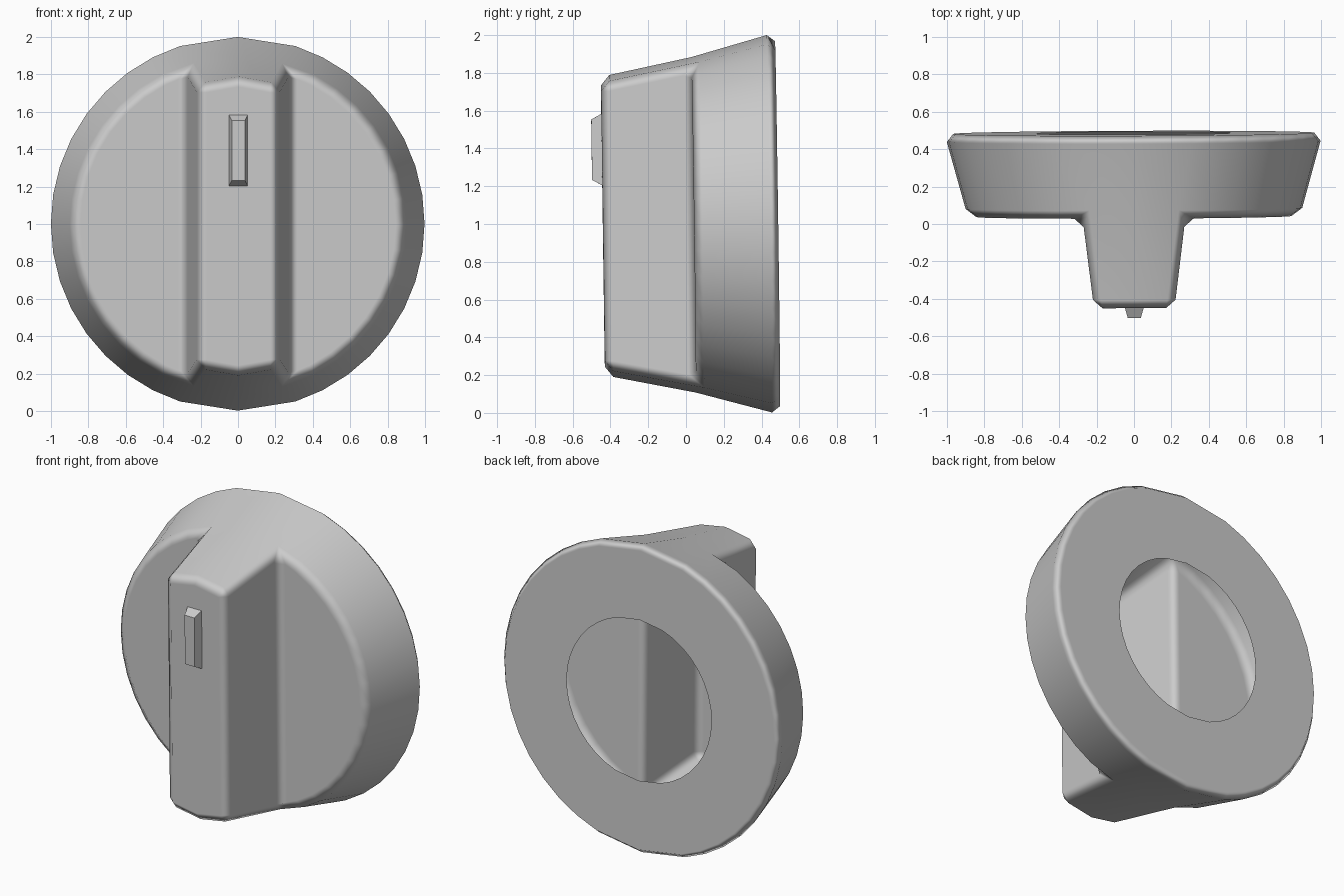
import bpy, bmesh
from math import sin, cos, radians

if "Cube" in bpy.data.objects:
    bpy.data.objects.remove(bpy.data.objects["Cube"])

# Ring angles measured from the top; the wide steps fit the width of the grip
half = [18 + 9 * i for i in range(17)]
ANGLES = [0] + half + [180] + [180 + a for a in half]
N = len(ANGLES)
GRIP = [35, 0, 1, 17, 18, 19]


def finish(name, bm, bevel):
    bmesh.ops.recalc_face_normals(bm, faces=bm.faces)
    me = bpy.data.meshes.new(name)
    bm.to_mesh(me)
    bm.free()
    ob = bpy.data.objects.new(name, me)
    bpy.context.collection.objects.link(ob)
    # The whole knob leans forward very slightly
    ob.location = (0, 0, 0.995)
    ob.rotation_euler = (radians(0.8), 0, radians(0.2))
    if bevel:
        for p in me.polygons:
            p.use_smooth = True
        mod = ob.modifiers.new("soft_edges", 'BEVEL')
        mod.width = bevel
        mod.segments = 1
        mod.limit_method = 'ANGLE'
        mod.angle_limit = radians(30)
        mod.harden_normals = True
    return ob


# Knob shell: back rim with hole, tapered wall, front face, raised grip
bm = bmesh.new()


def ring(r, y):
    return [bm.verts.new((r * sin(radians(a)), y, r * cos(radians(a)))) for a in ANGLES]


hole, back, front = ring(0.52, 0.485), ring(1.011, 0.485), ring(0.888, 0.04)
for a, b in ((hole, back), (back, front)):
    for i in range(N):
        j = (i + 1) % N
        bm.faces.new((a[i], a[j], b[j], b[i]))
bm.faces.new(front[1:18])
bm.faces.new(front[19:36])
base = [front[i] for i in GRIP]
tip = [bm.verts.new((v.co.x * 0.785, -0.44, v.co.z * 0.89)) for v in base]
for i in range(6):
    j = (i + 1) % 6
    bm.faces.new((base[i], base[j], tip[j], tip[i]))
bm.faces.new(tip)
finish("knob_shell", bm, 0.045)

# Pointer mark: small tapered bar on the grip
bm = bmesh.new()
bmesh.ops.create_cube(bm, size=1)
for v in bm.verts:
    outer = v.co.y < 0
    sx, sz = (0.035, 0.16) if outer else (0.053, 0.195)
    v.co = ((sx if v.co.x > 0 else -sx), -0.494 if outer else -0.43,
            0.405 + (sz if v.co.z > 0 else -sz))
finish("pointer_mark", bm, 0)
